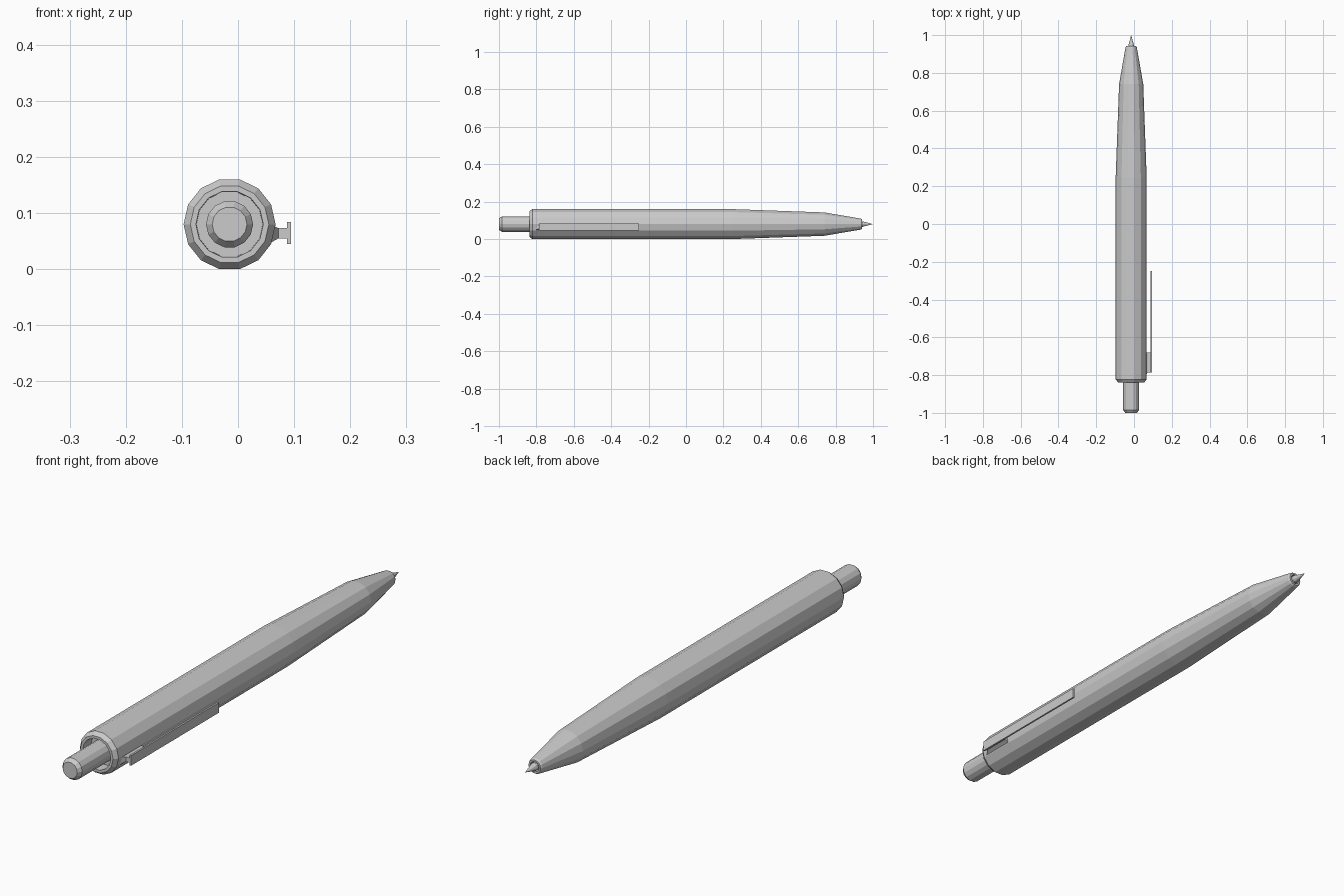
import bpy, bmesh, math

if "Cube" in bpy.data.objects:
    bpy.data.objects.remove(bpy.data.objects["Cube"])

CX, CZ = -0.015, 0.08   # pen axis


def make(name, bm):
    bmesh.ops.recalc_face_normals(bm, faces=bm.faces)
    me = bpy.data.meshes.new(name)
    bm.to_mesh(me)
    bm.free()
    ob = bpy.data.objects.new(name, me)
    bpy.context.collection.objects.link(ob)
    return ob


def lathe(name, profile, sides=14):
    """Revolve (y, radius) points round the pen axis; radius 0 makes a point."""
    bm = bmesh.new()
    rings = []
    for y, r in profile:
        if r == 0:
            rings.append([bm.verts.new((CX, y, CZ))] * sides)
        else:
            rings.append([bm.verts.new((CX + r * math.cos(math.tau * i / sides), y,
                                        CZ + r * math.sin(math.tau * i / sides)))
                          for i in range(sides)])
    for a, b in zip(rings, rings[1:]):
        for i in range(sides):
            j = (i + 1) % sides
            loop = list(dict.fromkeys((a[i], a[j], b[j], b[i])))
            bm.faces.new(loop)
    for ring, (_, r) in ((rings[0], profile[0]), (rings[-1], profile[-1])):
        if r:
            bm.faces.new(ring)
    return make(name, bm)


def loft(name, sections):
    """Join rectangular sections (x, y0, y1, z0, z1) stacked along x."""
    bm = bmesh.new()
    rings = [[bm.verts.new((x, y, z)) for y, z in ((y0, z0), (y1, z0), (y1, z1), (y0, z1))]
             for x, y0, y1, z0, z1 in sections]
    for a, b in zip(rings, rings[1:]):
        for i in range(4):
            j = (i + 1) % 4
            bm.faces.new((a[i], a[j], b[j], b[i]))
    bm.faces.new(rings[0])
    bm.faces.new(rings[-1])
    return make(name, bm)


# Barrel: recessed rear opening, chamfered rim, tapered nose, small nose opening
lathe("barrel", [(-0.79, 0.059), (-0.838, 0.06), (-0.838, 0.07), (-0.822, 0.082),
                 (0.25, 0.082), (0.74, 0.064), (0.935, 0.03), (0.942, 0.026),
                 (0.942, 0.019), (0.925, 0.018)])

# Push button with chamfered end
lathe("push_button", [(-1.0, 0.031), (-0.985, 0.042), (-0.78, 0.042)])

# Writing tip
lathe("writing_tip", [(0.92, 0.016), (0.945, 0.015), (1.0, 0.0)], 10)

# Clip: flared mount on the barrel side and a thin plate
loft("clip_mount", [(0.058, -0.81, -0.68, 0.047, 0.08),
                    (0.072, -0.785, -0.68, 0.055, 0.073),
                    (0.089, -0.785, -0.68, 0.055, 0.073)])
loft("clip_plate", [(0.0875, -0.785, -0.25, 0.045, 0.084),
                    (0.0945, -0.785, -0.25, 0.045, 0.084)])
